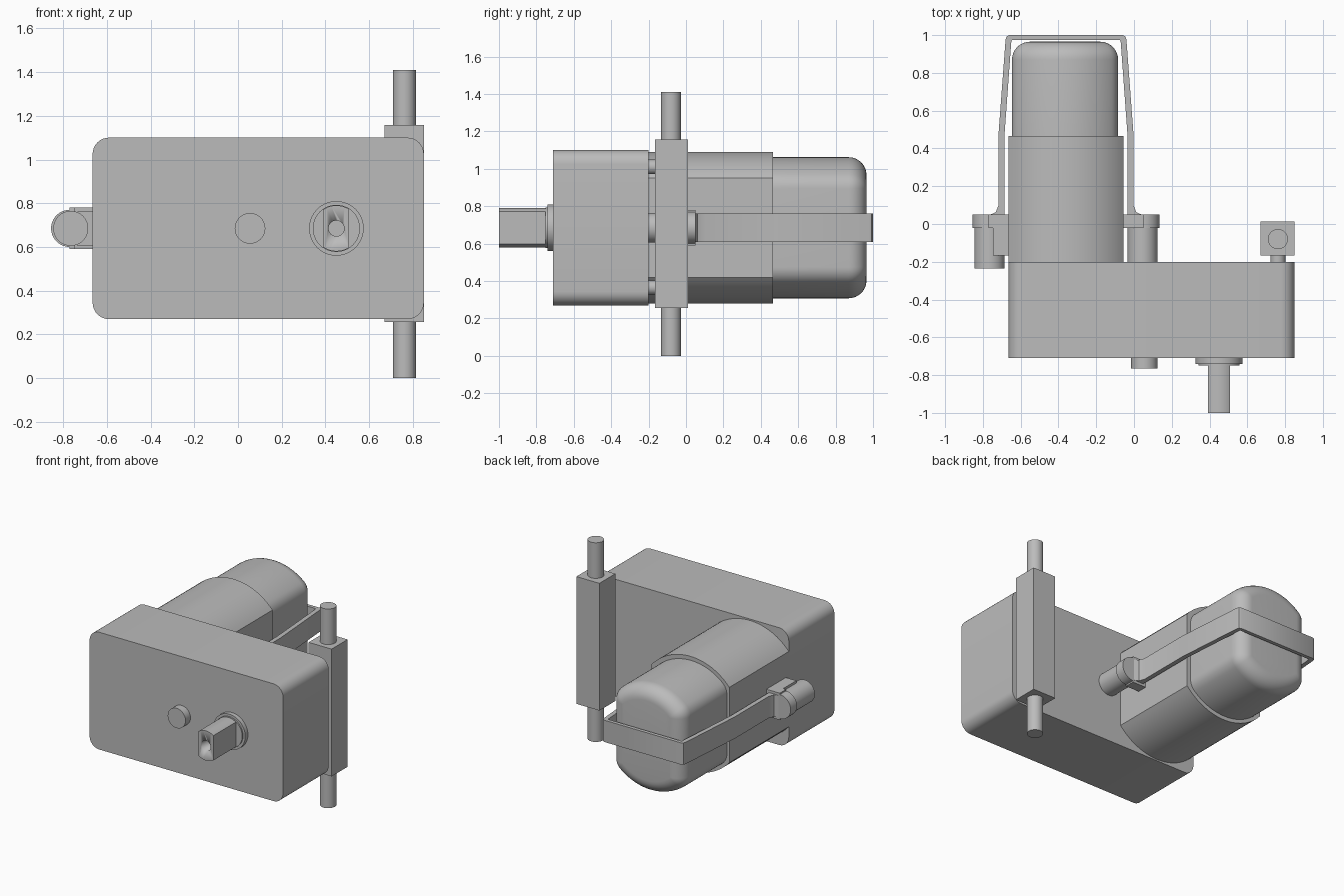
import bpy
import bmesh
from math import acos, cos, pi, sin, tau

if "Cube" in bpy.data.objects:
    bpy.data.objects.remove(bpy.data.objects["Cube"])

grey = bpy.data.materials.new("plain grey")
grey.use_nodes = True
grey.diffuse_color = (0.5, 0.5, 0.5, 1)
grey.node_tree.nodes["Principled BSDF"].inputs["Base Color"].default_value = (0.5, 0.5, 0.5, 1)

MOTOR_X, AXIS_Z = -0.36, 0.685


def loft(name, rings):
    """Skin a row of equal rings of 3D points and cap both ends."""
    bm = bmesh.new()
    rows = [[bm.verts.new(p) for p in ring] for ring in rings]
    n = len(rows[0])
    for a, b in zip(rows, rows[1:]):
        for i in range(n):
            j = (i + 1) % n
            bm.faces.new((a[i], a[j], b[j], b[i]))
    bm.faces.new(rows[0])
    bm.faces.new(rows[-1])
    bmesh.ops.recalc_face_normals(bm, faces=bm.faces)
    mesh = bpy.data.meshes.new(name)
    bm.to_mesh(mesh)
    bm.free()
    mesh.materials.append(grey)
    obj = bpy.data.objects.new(name, mesh)
    bpy.context.collection.objects.link(obj)
    bpy.ops.object.select_all(action='DESELECT')
    obj.select_set(True)
    bpy.context.view_layer.objects.active = obj
    bpy.ops.object.shade_smooth_by_angle(angle=pi / 6)
    return obj


def extrude_y(name, profile, y0, y1):
    return loft(name, [[(x, y, z) for x, z in profile] for y in (y0, y1)])


def box(name, x, y, z):
    profile = [(x[0], z[0]), (x[1], z[0]), (x[1], z[1]), (x[0], z[1])]
    return extrude_y(name, profile, *y)


def circle(cx, cz, r, n=40):
    return [(cx + r * cos(tau * i / n), cz + r * sin(tau * i / n)) for i in range(n)]


def rounded_rect(x0, x1, z0, z1, r, n=8):
    corners = [(x1 - r, z1 - r), (x0 + r, z1 - r), (x0 + r, z0 + r), (x1 - r, z0 + r)]
    return [(cx + r * cos(pi / 2 * (k + i / n)), cz + r * sin(pi / 2 * (k + i / n)))
            for k, (cx, cz) in enumerate(corners) for i in range(n + 1)]


def flat_sided(cx, radius, half, fillet=0.0, n=28, m=6):
    """Circle cut by two flats in x, with optional rounded corners."""
    core = radius - fillet
    a = acos((half - fillet) / core)
    top = []
    if fillet:
        top += [(core * cos(a) + fillet * cos(a * i / m),
                 core * sin(a) + fillet * sin(a * i / m)) for i in range(m)]
    top += [(radius * cos(a + (pi - 2 * a) * i / n),
             radius * sin(a + (pi - 2 * a) * i / n)) for i in range(n + 1)]
    if fillet:
        top += [(-x, z) for x, z in reversed(top[:m])]
    return [(cx + s * x, AXIS_Z + s * z) for s in (1, -1) for x, z in top]


# Gearbox
extrude_y("gearbox", rounded_rect(-0.665, 0.85, 0.27, 1.1, 0.075), -0.71, -0.2)

# Motor sleeve and the motor can with its rounded end
extrude_y("motor_sleeve", flat_sided(MOTOR_X, 0.405, 0.305), -0.2, 0.465)
bevel, rings = 0.095, []
stations = [(0.4, 0)] + [(0.965 - bevel * (1 - sin(pi / 2 * i / 8)),
                          bevel * (1 - cos(pi / 2 * i / 8))) for i in range(9)]
for y, d in stations:
    profile = flat_sided(MOTOR_X - 0.005, 0.377 - d, 0.281 - d, 0.1 - d)
    rings.append([(x, y, z) for x, z in profile])
loft("motor_can", rings)

# Strap around the motor: outer and inner points of one half, then mirrored
half = [(0.40, 0.05, 0.325, 0.05), (0.372, 0.062, 0.325, 0.07), (0.357, 0.1, 0.325, 0.1),
        (0.357, 0.48, 0.325, 0.48), (0.32, 0.975, 0.29, 0.96),
        (0.315, 0.992, 0.289, 0.97), (0.3, 1.0, 0.284, 0.975)]
path = half + [(-a, b, -c, d) for a, b, c, d in reversed(half)]
loft("strap", [[(MOTOR_X + ox, oy, 0.608), (MOTOR_X + ix, iy, 0.608),
                (MOTOR_X + ix, iy, 0.762), (MOTOR_X + ox, oy, 0.762)]
               for ox, oy, ix, iy in path])

# Strap feet and the pegs they clip to
for side, s, peg_end in (("left", 1, -0.2), ("right", -1, -0.235)):
    def at(d):
        return MOTOR_X + s * d
    extrude_y(side + "_peg", circle(at(0.405), AXIS_Z, 0.08), peg_end, -0.02)
    extrude_y(side + "_foot_round", circle(at(0.41), AXIS_Z, 0.085), -0.02, 0.05)
    box(side + "_foot", sorted((at(0.3), at(0.41))), (-0.02, 0.05), (0.59, 0.78))
for label, z in (("lower", 0.6), ("upper", 0.77)):
    box(label + "_foot_clip", (-0.747, -0.66), (-0.167, -0.02), (z - 0.01, z + 0.01))

# Output shaft with collar and a blind hole
SHAFT_X = 0.45
extrude_y("shaft_collar", circle(SHAFT_X, AXIS_Z, 0.125), -0.74, -0.71)
extrude_y("shaft_base", circle(SHAFT_X, AXIS_Z, 0.108), -0.75, -0.73)
shaft = extrude_y("output_shaft", flat_sided(SHAFT_X, 0.105, 0.058, n=16), -1.0, -0.74)
cutter = extrude_y("hole_cutter", circle(SHAFT_X, AXIS_Z, 0.036, 24), -1.05, -0.85)
cutter.hide_render = True
bpy.context.view_layer.objects.active = shaft
cut = shaft.modifiers.new("hole", 'BOOLEAN')
cut.operation = 'DIFFERENCE'
cut.object = cutter
bpy.ops.object.modifier_apply(modifier=cut.name)
bpy.data.objects.remove(cutter)

# Locating stud on the front
extrude_y("front_stud", circle(0.055, AXIS_Z, 0.07), -0.765, -0.71)

# Upright rod in its block, held to the gearbox by two pins
box("rod_block", (0.67, 0.85), (-0.167, 0.012), (0.257, 1.158))
rod = circle(0.762, -0.08, 0.053)
loft("upright_rod", [[(x, y, z) for x, y in rod] for z in (0.0, 1.41)])
for label, z in (("lower", 0.365), ("upper", 1.01)):
    extrude_y(label + "_block_pin", circle(0.762, z, 0.039, 24), -0.21, -0.16)
